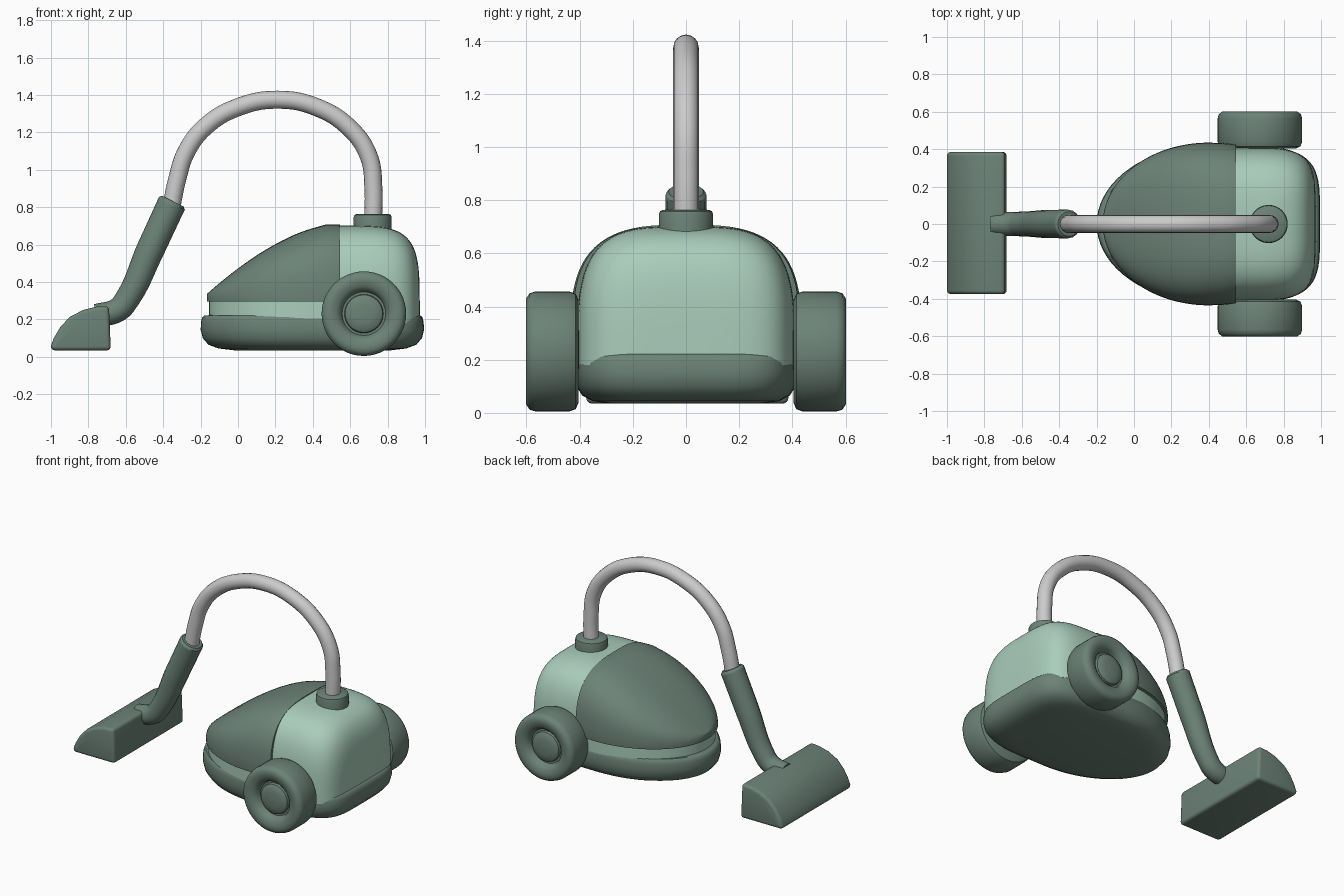
import bpy, bmesh
from math import sin, cos, pi

if "Cube" in bpy.data.objects:
    bpy.data.objects.remove(bpy.data.objects["Cube"])


def material(name, rgb):
    m = bpy.data.materials.new(name)
    m.diffuse_color = (*rgb, 1)
    m.use_nodes = True
    m.node_tree.nodes["Principled BSDF"].inputs["Base Color"].default_value = m.diffuse_color
    return m


DARK = material("dark_green", (0.15, 0.225, 0.185))
LIGHT = material("light_green", (0.40, 0.61, 0.50))


def finish(ob, mat, bevel=0, angle=40):
    if mat:
        ob.data.materials.append(mat)
    bpy.ops.object.select_all(action='DESELECT')
    ob.select_set(True)
    bpy.context.view_layer.objects.active = ob
    if bevel:
        b = ob.modifiers.new("bevel", 'BEVEL')
        b.width, b.segments, b.limit_method, b.angle_limit = bevel, 4, 'ANGLE', 0.7
        bpy.ops.object.modifier_apply(modifier="bevel")
    bpy.ops.object.shade_smooth_by_angle(angle=angle * pi / 180)
    return ob


def loft(name, rings, mat, bevel=0, angle=40):
    """Skin a list of closed rings and cap both ends."""
    bm = bmesh.new()
    vr = [[bm.verts.new(p) for p in r] for r in rings]
    n = len(rings[0])
    for a, b in zip(vr, vr[1:]):
        for i in range(n):
            bm.faces.new((a[i], a[(i + 1) % n], b[(i + 1) % n], b[i]))
    bm.faces.new(vr[0])
    bm.faces.new(vr[-1])
    bmesh.ops.remove_doubles(bm, verts=bm.verts, dist=1e-5)
    bmesh.ops.recalc_face_normals(bm, faces=bm.faces)
    me = bpy.data.meshes.new(name)
    bm.to_mesh(me)
    bm.free()
    ob = bpy.data.objects.new(name, me)
    bpy.context.collection.objects.link(ob)
    return finish(ob, mat, bevel, angle)


def spow(v, e):
    return (1 if v >= 0 else -1) * abs(v) ** e


def plan(z, front, back, half, s=1.0, n=72):
    """Egg-shaped outline: elliptical nose, squarish tail, widest at x = 0.4."""
    pts = []
    for i in range(n):
        c, d = cos(2 * pi * i / n), sin(2 * pi * i / n)
        e = 0.45 if c > 0 else 1
        pts.append((0.4 + s * (back if c > 0 else front) * spow(c, e), s * half * spow(d, e), z))
    return pts


def arch(x, w, z0, h, n, count=40):
    """Superelliptic arch section across the body."""
    return [(x, w * spow(cos(pi * i / count), 2 / n),
             z0 + (h - z0) * abs(sin(pi * i / count)) ** (2 / n)) for i in range(count + 1)]


def lathe(name, profile, mat, place, n=48):
    return loft(name, [[place(r * cos(2 * pi * i / n), r * sin(2 * pi * i / n), h)
                        for i in range(n)] for r, h in profile], mat)


def tube(name, path, radius, mat):
    """Round tube along (x, z, relative radius) points."""
    cu = bpy.data.curves.new(name, 'CURVE')
    cu.dimensions = '3D'
    cu.bevel_depth, cu.bevel_resolution, cu.use_fill_caps = radius, 6, True
    cu.resolution_u = 10
    sp = cu.splines.new('BEZIER')
    sp.bezier_points.add(len(path) - 1)
    for p, (x, z, r) in zip(sp.bezier_points, path):
        p.co, p.radius = (x, 0, z), r
    for p in sp.bezier_points:
        p.handle_left_type = p.handle_right_type = 'AUTO'
    ob = bpy.data.objects.new(name, cu)
    bpy.context.collection.objects.link(ob)
    bpy.ops.object.select_all(action='DESELECT')
    ob.select_set(True)
    bpy.context.view_layer.objects.active = ob
    bpy.ops.object.convert(target='MESH')
    return finish(bpy.context.object, mat)


# Base tray
loft("base", [plan(z, 0.6, 0.595, 0.42, s) for s, z in (
    (0.70, 0.035), (0.84, 0.045), (0.93, 0.065), (0.98, 0.10), (1, 0.145),
    (0.995, 0.19), (0.985, 0.212), (0.965, 0.222), (0.85, 0.224))], DARK)

# Light band between base and cover
loft("middle_band", [plan(z, 0.555, 0.50, 0.415) for z in (0.15, 0.31)], LIGHT)

# Rear housing: superelliptic arches shrinking toward the back
rear = []
for i in range(25):
    a = i / 24 * pi / 2 * 0.995
    c = cos(a) ** 0.42
    rear.append(arch(0.5 + 0.472 * sin(a) ** 0.42, 0.412 * c, 0.18, 0.18 + 0.522 * c, 3.6))
loft("rear_housing", rear, LIGHT)

# Dark front cover
cover = []
for i in range(33):
    a = 0.03 + i / 32 * (pi / 2 - 0.03)
    x = 0.4 - 0.567 * cos(a)
    cover.append(arch(x, 0.435 * sin(a), 0.295, 0.706 - 0.37 * ((0.5 - x) / 0.667) ** 1.6, 3))
for x, w in ((0.47, 0.433), (0.545, 0.426)):
    cover.append(arch(x, w, 0.295, 0.708, 3))
loft("front_cover", cover, DARK, bevel=0.01)

# Wheels with recessed hub ring
WHEEL = ((0.001, 0.40), (0.195, 0.405), (0.217, 0.415), (0.226, 0.44), (0.226, 0.565),
         (0.219, 0.588), (0.20, 0.601), (0.175, 0.602), (0.145, 0.594), (0.125, 0.578),
         (0.116, 0.55), (0.104, 0.55), (0.10, 0.568), (0.085, 0.578), (0.05, 0.584), (0.001, 0.586))
for side, tag in ((1, "left"), (-1, "right")):
    lathe("wheel_" + tag, WHEEL, DARK, lambda u, v, h: (0.673 + u, side * h, 0.231 + v))

# Hose collar
lathe("hose_collar", ((0.001, 0.66), (0.102, 0.66), (0.102, 0.745), (0.098, 0.758),
                      (0.088, 0.764), (0.001, 0.765)), DARK, lambda u, v, h: (0.72 + u, v, h))

# Hose and wand
tube("hose", [(x, z, 1) for x, z in (
    (0.722, 0.72), (0.724, 0.90), (0.70, 1.07), (0.60, 1.22), (0.42, 1.335), (0.21, 1.375),
    (0.0, 1.335), (-0.17, 1.235), (-0.275, 1.10), (-0.325, 0.95), (-0.36, 0.78))], 0.048, None)
tube("wand", [(-0.348, 0.832, 0.86), (-0.354, 0.82, 1), (-0.47, 0.57, 0.98), (-0.592, 0.31, 0.86),
              (-0.645, 0.25, 0.84), (-0.755, 0.222, 0.8)], 0.077, DARK)

# Floor nozzle
PROFILE = ((-1, 0.035), (-0.68, 0.035), (-0.69, 0.272), (-0.76, 0.268), (-0.83, 0.25),
           (-0.90, 0.213), (-0.95, 0.16), (-0.985, 0.10), (-1, 0.06))
loft("floor_nozzle", [[(x, y, z) for x, z in PROFILE] for y in (-0.375, 0.385)], DARK, bevel=0.028)
